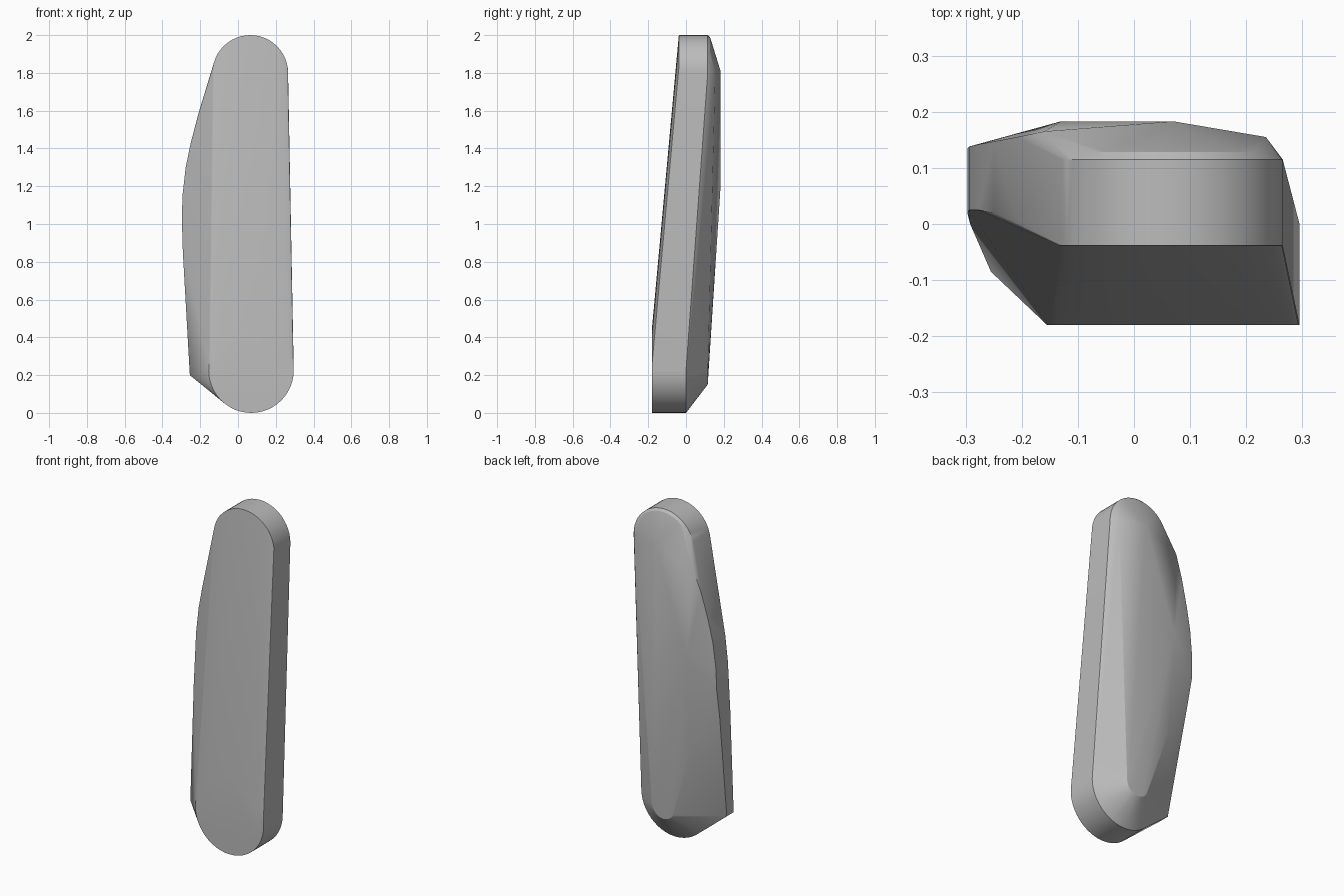
import bpy, bmesh, math

cube = bpy.data.objects.get("Cube")
if cube:
    bpy.data.objects.remove(cube)

grey = bpy.data.materials.new("plain_grey")
grey.use_nodes = True
colour = (0.5, 0.5, 0.5, 1)
grey.diffuse_color = colour
grey.node_tree.nodes["Principled BSDF"].inputs["Base Color"].default_value = colour


def ring(x, y, z, r, steps=48):
    """Circle of points facing the front."""
    return [(x + r * math.cos(2 * math.pi * i / steps), y,
             z + r * math.sin(2 * math.pi * i / steps)) for i in range(steps)]


# Rounded ends: lower disc, upper disc with a softened rear rim, rear foot
points = ring(0.07, -0.18, 0.225, 0.225) + ring(0.07, 0.0, 0.225, 0.225)
points += ring(0.065, -0.038, 1.8, 0.2) + ring(0.065, 0.115, 1.8, 0.2)
points += ring(0.065, 0.128, 1.8, 0.187)
points += ring(0.07, 0.115, 0.225, 0.075)

# Curved side wall: x, z, front y, rear y
wall = [
    (-0.255, 0.2, -0.085, -0.02),
    (-0.292, 0.85, 0.0, 0.1),
    (-0.297, 1.02, 0.02, 0.135),
    (-0.294, 1.15, 0.025, 0.138),
    (-0.277, 1.3, 0.025, 0.142),
    (-0.25, 1.43, 0.02, 0.147),
    (-0.208, 1.59, 0.01, 0.155),
    (-0.16, 1.72, -0.01, 0.165),
]
for x, z, front, rear in wall:
    points += [(x, front, z), (x, rear, z)]

# Corners of the raised rear face
points += [(0.07, 0.183, 1.81), (-0.13, 0.183, 1.2),
           (-0.13, 0.142, 0.62), (0.235, 0.155, 1.8)]

# Wrap the profiles into one convex body
bm = bmesh.new()
for p in points:
    bm.verts.new(p)
hull = bmesh.ops.convex_hull(bm, input=bm.verts[:])
unused = {g for g in hull["geom_interior"] + hull["geom_unused"]
          if isinstance(g, bmesh.types.BMVert)}
bmesh.ops.delete(bm, geom=list(unused), context='VERTS')
bmesh.ops.dissolve_limit(bm, angle_limit=math.radians(0.5),
                         verts=bm.verts[:], edges=bm.edges[:])
bmesh.ops.recalc_face_normals(bm, faces=bm.faces[:])

mesh = bpy.data.meshes.new("body")
bm.to_mesh(mesh)
bm.free()
mesh.materials.append(grey)
body = bpy.data.objects.new("body", mesh)
bpy.context.collection.objects.link(body)

# Soft shading that keeps the rims crisp
bpy.ops.object.select_all(action='DESELECT')
body.select_set(True)
bpy.context.view_layer.objects.active = body
bpy.ops.object.shade_smooth_by_angle(angle=math.radians(20))
